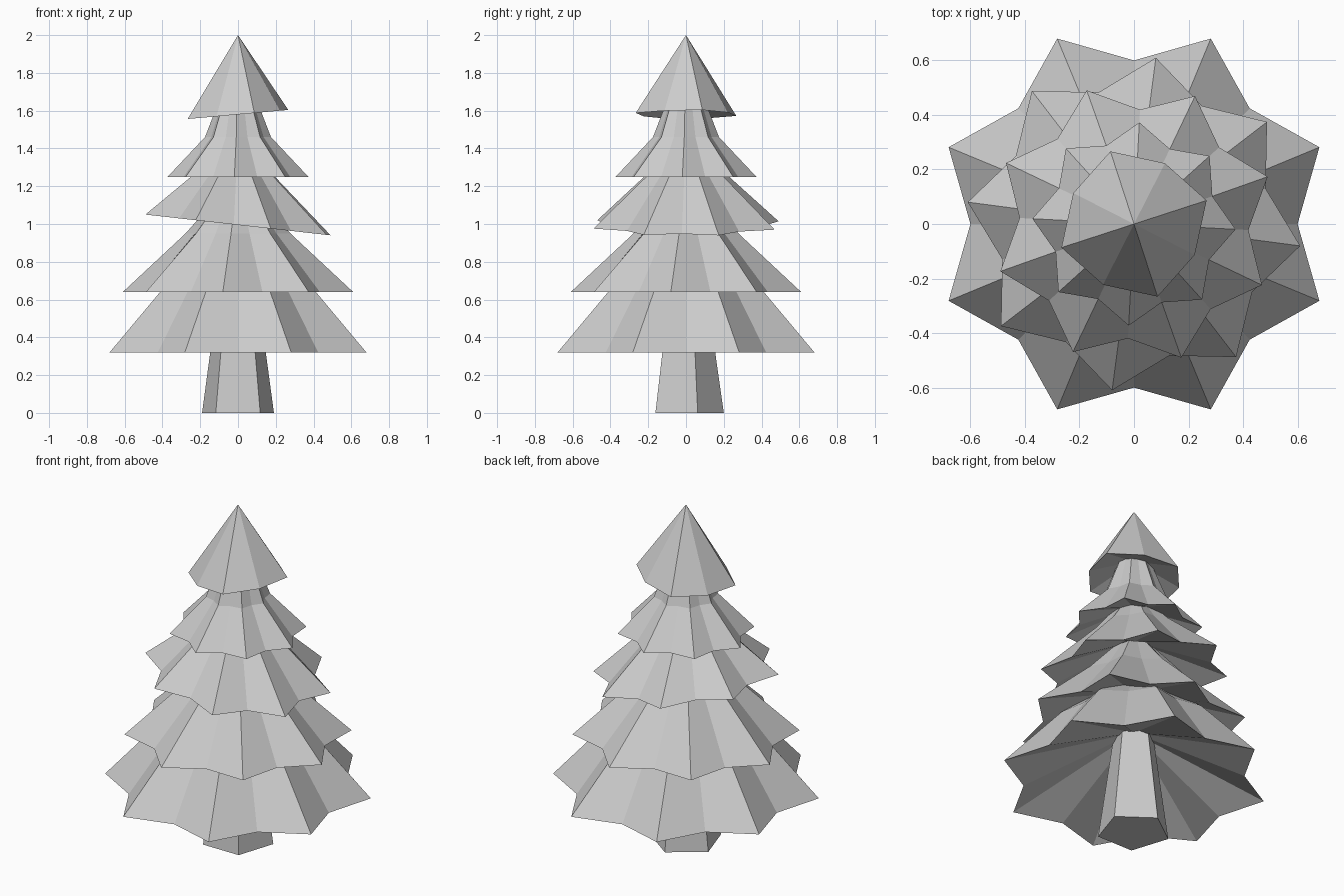
import bpy, bmesh
from math import sin, cos, pi, radians

if "Cube" in bpy.data.objects:
    bpy.data.objects.remove(bpy.data.objects["Cube"])


def add_object(name, bm):
    bmesh.ops.recalc_face_normals(bm, faces=bm.faces)
    me = bpy.data.meshes.new(name)
    bm.to_mesh(me)
    bm.free()
    ob = bpy.data.objects.new(name, me)
    bpy.context.collection.objects.link(ob)
    return ob


def star_tier(name, tips, turn, rings, apex, hollow, lean=0.0):
    """Pleated skirt: rings are (tip radius, valley radius, z), closed by a
    point on top and a hollow cone underneath; lean tilts it along x."""
    bm = bmesh.new()
    n = tips * 2

    def vert(x, y, z):
        return bm.verts.new((x, y, z + lean * x))

    loops = []
    for r_tip, r_valley, z in rings:
        loop = []
        for i in range(n):
            a = radians(turn) + 2 * pi * i / n
            r = r_valley if i % 2 else r_tip
            loop.append(vert(r * cos(a), r * sin(a), z))
        loops.append(loop)
    top, under = vert(0, 0, apex), vert(0, 0, hollow)
    for i in range(n):
        j = (i + 1) % n
        for lo, hi in zip(loops, loops[1:]):
            bm.faces.new((lo[i], lo[j], hi[j], hi[i]))
        bm.faces.new((loops[-1][i], loops[-1][j], top))
        bm.faces.new((loops[0][j], loops[0][i], under))
    return add_object(name, bm)


# Trunk: tapered five-sided post
bm = bmesh.new()
sides = 5
base, head = [
    [bm.verts.new((r * cos(pi / 2 + 2 * pi * i / sides),
                   r * sin(pi / 2 + 2 * pi * i / sides), z)) for i in range(sides)]
    for r, z in ((0.2, 0.0), (0.115, 0.6))]
for i in range(sides):
    j = (i + 1) % sides
    bm.faces.new((base[i], base[j], head[j], head[i]))
bm.faces.new(base[::-1])
bm.faces.new(head)
add_object("trunk", bm)

# Branch tiers, bottom to top
star_tier("branches_1", 8, 22.5,
          [(0.736, 0.60, 0.32), (0.41, 0.35, 0.68), (0.2, 0.18, 0.84)], 0.9, 0.62)
star_tier("branches_2", 8, -7.5,
          [(0.615, 0.50, 0.64), (0.28, 0.235, 0.95), (0.12, 0.11, 1.13)], 1.18, 0.87)
star_tier("branches_3", 8, 19.5,
          [(0.52, 0.42, 0.995), (0.21, 0.18, 1.27), (0.1, 0.09, 1.4)], 1.45, 1.19, -0.112)
star_tier("branches_4", 8, -3,
          [(0.373, 0.305, 1.25), (0.175, 0.15, 1.46), (0.09, 0.08, 1.68)], 1.72, 1.4)

# Pointed crown
star_tier("crown", 4, 18, [(0.28, 0.25, 1.58)], 2.0, 1.69, 0.09)
